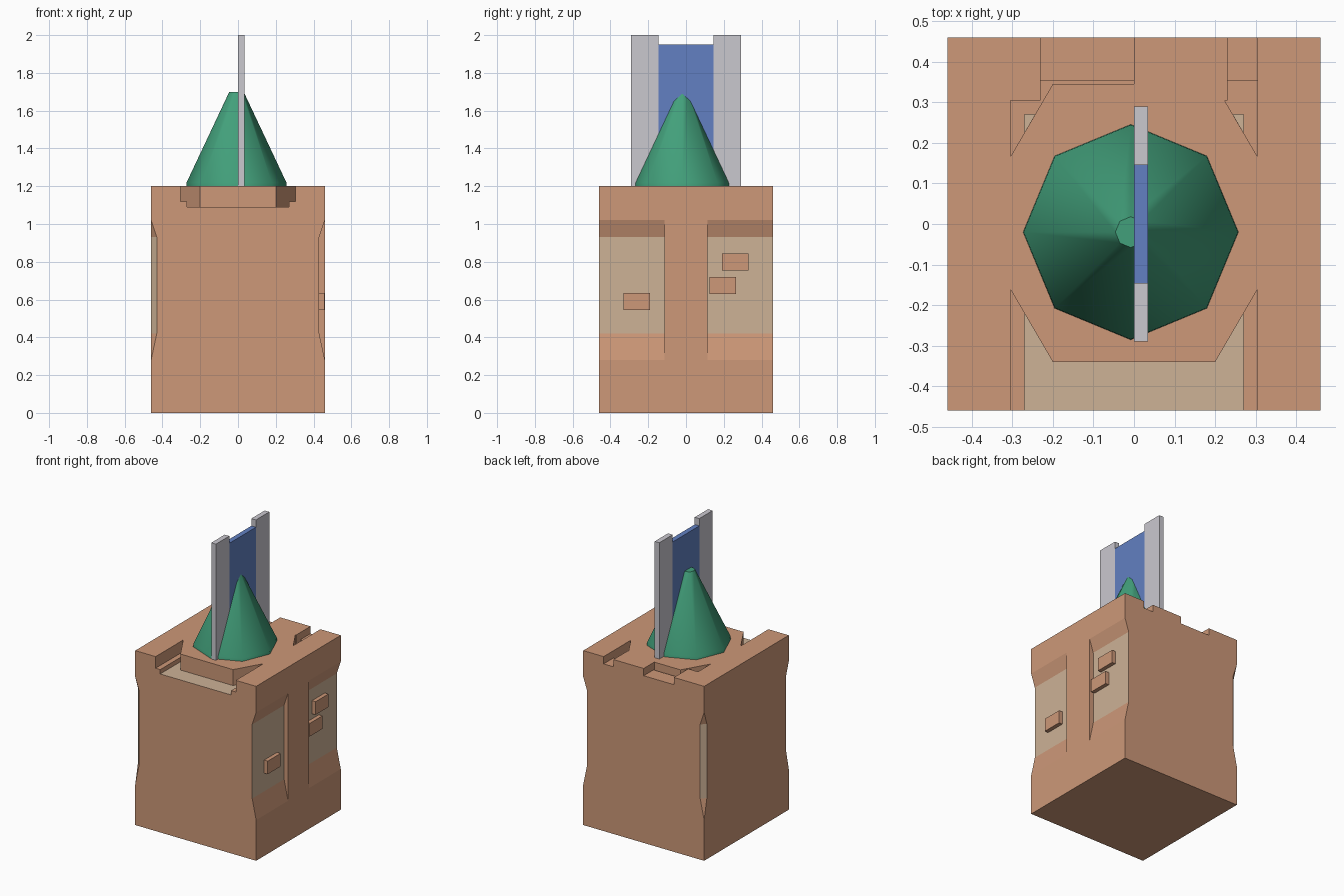
import bpy, bmesh, math
from mathutils import Vector

if "Cube" in bpy.data.objects:
    bpy.data.objects.remove(bpy.data.objects["Cube"])


def material(name, rgb):
    m = bpy.data.materials.new(name)
    m.diffuse_color = (*rgb, 1)
    m.use_nodes = True
    m.node_tree.nodes["Principled BSDF"].inputs["Base Color"].default_value = m.diffuse_color
    return m


CLAY = material("clay brown", (0.61, 0.314, 0.188))
SAND = material("sand", (0.61, 0.445, 0.305))
GREEN = material("green", (0.055, 0.352, 0.198))
BLUE = material("blue", (0.122, 0.216, 0.539))
GREY = material("light grey", (0.591, 0.578, 0.624))


def finish(name, bm, mat):
    bmesh.ops.recalc_face_normals(bm, faces=bm.faces)
    me = bpy.data.meshes.new(name)
    bm.to_mesh(me)
    bm.free()
    ob = bpy.data.objects.new(name, me)
    bpy.context.collection.objects.link(ob)
    me.materials.append(mat)
    return ob


def prism(name, pts, lo, hi, axis="z", mat=CLAY):
    """Extrude a polygon: (x, y) along z, or (x, z) along y."""
    bm = bmesh.new()
    place = (lambda a, b, t: (a, b, t)) if axis == "z" else (lambda a, b, t: (a, t, b))
    face = bm.faces.new([bm.verts.new(place(a, b, lo)) for a, b in pts])
    up = bmesh.ops.extrude_face_region(bm, geom=[face])["geom"]
    move = Vector(place(0, 0, hi - lo))
    bmesh.ops.translate(bm, vec=move, verts=[v for v in up if isinstance(v, bmesh.types.BMVert)])
    return finish(name, bm, mat)


def box(name, x0, x1, y0, y1, z0, z1, mat=CLAY):
    return prism(name, [(x0, y0), (x1, y0), (x1, y1), (x0, y1)], z0, z1, "z", mat)


def hull(name, pts):
    bm = bmesh.new()
    for p in pts:
        bm.verts.new(p)
    bmesh.ops.convex_hull(bm, input=bm.verts)
    return finish(name, bm, CLAY)


def cut(target, cutter):
    mod = target.modifiers.new("cut", "BOOLEAN")
    mod.operation = "DIFFERENCE"
    mod.solver = "EXACT"
    mod.object = cutter
    bpy.context.view_layer.objects.active = target
    bpy.ops.object.modifier_apply(modifier=mod.name)
    bpy.data.objects.remove(cutter)


W = 0.46
body = box("body", -W, W, -W, W, 0, 1.2)

# Recessed panels on the right side, either side of a central pillar
panel = [(0.43, 0.42), (0.43, 0.93), (W, 1.02), (0.5, 1.02), (0.5, 0.28), (W, 0.28)]
cut(body, prism("cutter", panel, 0.113, 0.5, "y"))
cut(body, prism("cutter", panel, -0.5, -0.113, "y"))

# Tapered chamfers on the two left corners
for s in (1, -1):
    pts = []
    for z in (0.42, 0.93):
        pts += [(-0.39, s * 0.5, z), (-0.5, s * 0.39, z)]
    for z in (0.28, 1.02):
        pts += [(-0.42, s * 0.5, z), (-0.5, s * 0.42, z)]
    pts += [(-0.6, s * 0.6, z) for z in (0.28, 0.42, 0.93, 1.02)]
    cut(body, hull("cutter", pts))

# Front tray cut into the top, with a ledge on each side
cut(body, prism("cutter", [(-0.305, -0.5), (0.305, -0.5), (0.305, -0.16), (0.2, -0.34),
                           (-0.2, -0.34), (-0.305, -0.16)], 1.12, 1.3))
cut(body, prism("cutter", [(-0.27, -0.5), (0.27, -0.5), (0.27, -0.22), (0.2, -0.34),
                           (-0.2, -0.34), (-0.27, -0.22)], 1.09, 1.3))

# Back channels: pockets beside the raised platform, opening to the back edge
cut(body, prism("cutter", [(-0.305, 0.165), (-0.2, 0.345), (0, 0.345), (0, 0.354), (-0.23, 0.354),
                           (-0.23, 0.305), (-0.305, 0.305)], 1.12, 1.3))
cut(body, prism("cutter", [(0.305, 0.165), (0.305, 0.354), (0.23, 0.354), (0.23, 0.305),
                           (0.223, 0.305)], 1.12, 1.3))
cut(body, box("cutter", -0.23, 0, 0.354, 0.5, 1.15, 1.3))
cut(body, box("cutter", 0.23, 0.305, 0.354, 0.5, 1.15, 1.3))
for s in (1, -1):
    cut(body, prism("cutter", [(s * 0.27, 0.225), (s * 0.27, 0.27), (s * 0.244, 0.27)], 1.09, 1.3))

# Sand colour on the recess floors and corner chamfers
body.data.materials.clear()
body.data.materials.append(CLAY)
body.data.materials.append(SAND)
for p in body.data.polygons:
    c, n = p.center, p.normal
    tray = n.z > 0.9 and abs(c.z - 1.09) < 0.005
    side = n.x > 0.99 and abs(c.x - 0.43) < 0.005
    corner = n.x < -0.6 and abs(n.y) > 0.6 and abs(n.z) < 0.05
    p.material_index = 1 if tray or side or corner else 0

# Small bricks standing out of the side panels
for i, (y, z) in enumerate([(-0.26, 0.59), (0.195, 0.675), (0.26, 0.80)]):
    box(f"brick_{i + 1}", 0.42, 0.457, y - 0.07, y + 0.07, z - 0.045, z + 0.045)

# Eight-sided cone
bm = bmesh.new()
rings = []
for r, z in ((0.266, 1.19), (0.264, 1.22), (0.038, 1.7)):
    rings.append([bm.verts.new((-0.008 + r * math.cos(k * math.pi / 4),
                                -0.02 + r * math.sin(k * math.pi / 4), z)) for k in range(8)])
for a, b in zip(rings, rings[1:]):
    for k in range(8):
        j = (k + 1) % 8
        bm.faces.new((a[k], a[j], b[j], b[k]))
bm.faces.new(rings[0])
bm.faces.new(rings[-1])
cone = finish("cone", bm, GREEN)
bpy.ops.object.select_all(action="DESELECT")
cone.select_set(True)
bpy.context.view_layer.objects.active = cone
bpy.ops.object.shade_smooth_by_angle(angle=math.radians(50))

# Upright board: blue centre between two grey posts
box("board_centre", 0, 0.035, -0.145, 0.145, 1.15, 1.95, BLUE)
box("board_post_front", 0, 0.035, -0.29, -0.145, 1.15, 2.0, GREY)
box("board_post_back", 0, 0.035, 0.145, 0.29, 1.15, 2.0, GREY)
